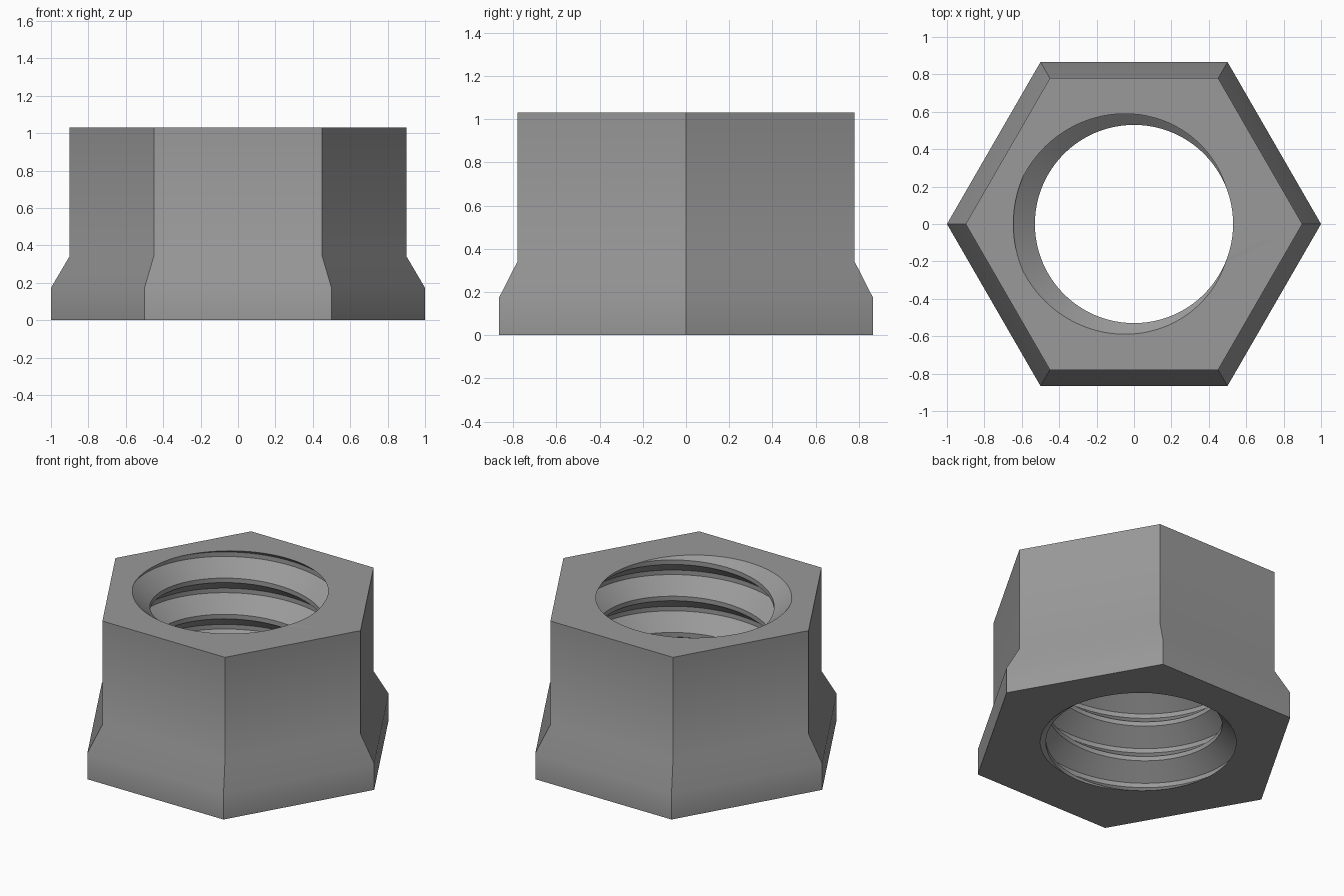
import bpy, bmesh, math
from mathutils import Vector

if "Cube" in bpy.data.objects:
    bpy.data.objects.remove(bpy.data.objects["Cube"])

HEIGHT = 1.03
PITCH = HEIGHT / 4.28          # thread rise per turn
MINOR, MAJOR = 0.53, 0.645     # thread crest and root radii
FLAT = 0.03                    # width of the crest and root flats
SEGMENTS = 96                  # steps per thread turn

bm = bmesh.new()

# Helical thread surface, one pitch of profile swept past both ends of the nut
flank = PITCH / 2 - FLAT
profile = [(MAJOR, -FLAT / 2), (MAJOR, FLAT / 2), (MINOR, FLAT / 2 + flank),
           (MINOR, 1.5 * FLAT + flank), (MAJOR, PITCH - FLAT / 2)]
previous = None
for i in range(-6 * SEGMENTS, 2 * SEGMENTS + 1):
    a = math.tau * i / SEGMENTS
    rise = HEIGHT + PITCH * (i / SEGMENTS - 0.5)
    row = [bm.verts.new((r * math.cos(a), r * math.sin(a), rise + dz)) for r, dz in profile]
    if previous:
        for k in range(len(profile) - 1):
            bm.faces.new((previous[k], previous[k + 1], row[k + 1], row[k]))
    previous = row
bmesh.ops.remove_doubles(bm, verts=bm.verts[:], dist=1e-4)

# Trim the thread flush with the two end faces
for z, direction in ((0, -1), (HEIGHT, 1)):
    bmesh.ops.bisect_plane(bm, geom=bm.verts[:] + bm.edges[:] + bm.faces[:], dist=1e-5,
                           plane_co=Vector((0, 0, z)), plane_no=Vector((0, 0, direction)),
                           clear_outer=True)
bmesh.ops.remove_doubles(bm, verts=bm.verts[:], dist=1e-4)

# Hexagonal outside with a flared foot
previous = None
for radius, z in ((1.0, 0), (1.0, 0.173), (0.9, 0.343), (0.9, HEIGHT)):
    ring = [bm.verts.new((radius * math.cos(math.tau * k / 6),
                          radius * math.sin(math.tau * k / 6), z)) for k in range(6)]
    if previous:
        for k in range(6):
            n = (k + 1) % 6
            bm.faces.new((previous[k], previous[n], ring[n], ring[k]))
    previous = ring

# Flat end faces between the hexagon and the threaded bore
for z, direction in ((0, -1), (HEIGHT, 1)):
    rim = [e for e in bm.edges if e.is_boundary
           and all(abs(v.co.z - z) < 1e-3 for v in e.verts)]
    bmesh.ops.triangle_fill(bm, edges=rim, use_beauty=True, normal=Vector((0, 0, direction)))
bmesh.ops.recalc_face_normals(bm, faces=bm.faces[:])

mesh = bpy.data.meshes.new("threaded_hex_nut")
bm.to_mesh(mesh)
bm.free()
nut = bpy.data.objects.new("threaded_hex_nut", mesh)
bpy.context.collection.objects.link(nut)

# Plain grey metal
grey = bpy.data.materials.new("grey metal")
grey.diffuse_color = (0.32, 0.32, 0.32, 1)
grey.use_nodes = True
grey.node_tree.nodes["Principled BSDF"].inputs["Base Color"].default_value = grey.diffuse_color
mesh.materials.append(grey)

bpy.context.view_layer.objects.active = nut
nut.select_set(True)
bpy.ops.object.shade_smooth_by_angle(angle=math.radians(30))
